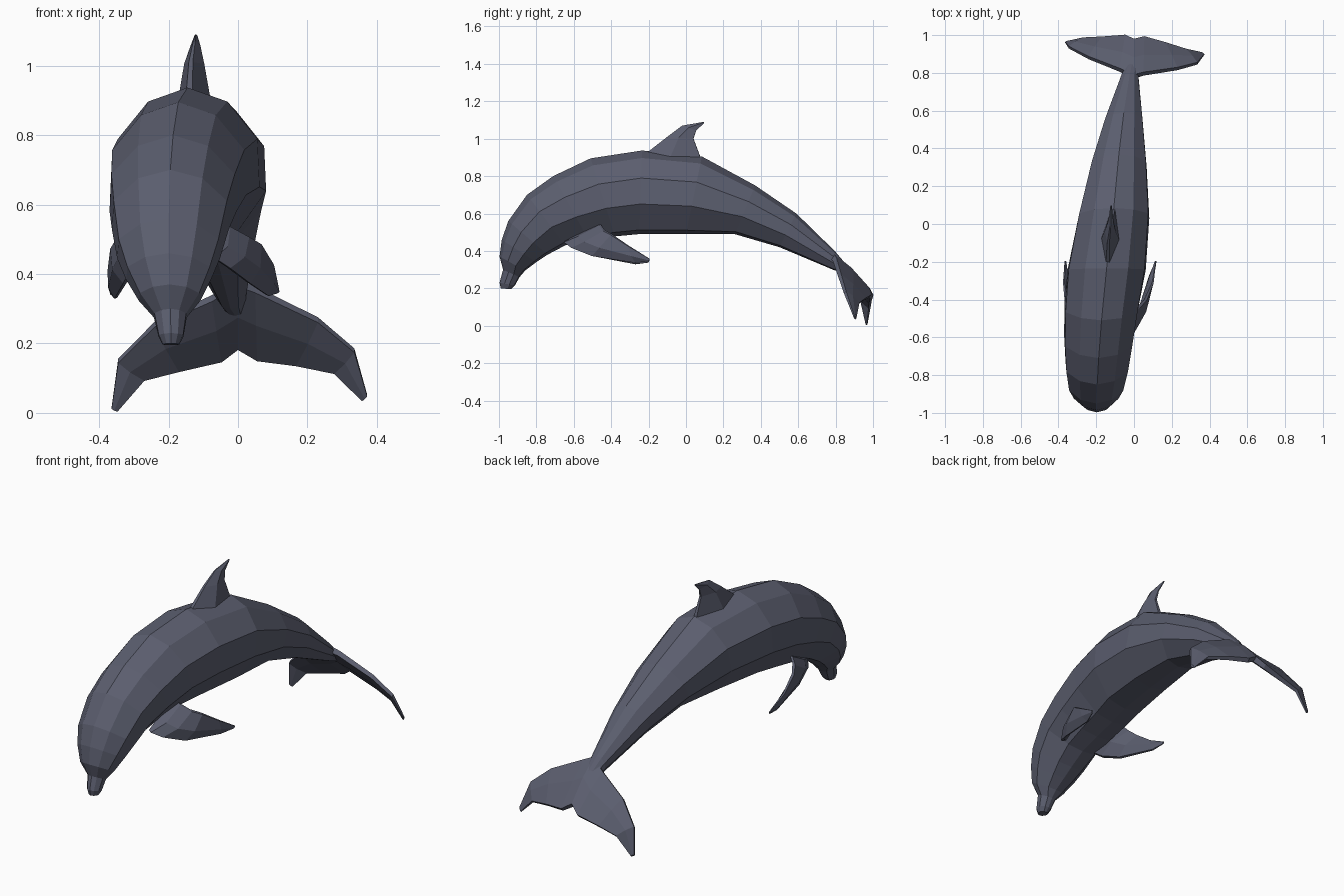
import bpy, bmesh
from mathutils import Vector

skin = bpy.data.materials.new("slate_blue_skin")
skin.diffuse_color = (0.105, 0.112, 0.158, 1)


def loft(name, rings):
    """Skin a list of closed rings, capping both ends."""
    bm = bmesh.new()
    loops = [[bm.verts.new(p) for p in ring] for ring in rings]
    n = len(loops[0])
    for a, b in zip(loops, loops[1:]):
        for i in range(n):
            j = (i + 1) % n
            bm.faces.new((a[i], a[j], b[j], b[i]))
    bm.faces.new(loops[0])
    bm.faces.new(loops[-1])
    bmesh.ops.recalc_face_normals(bm, faces=bm.faces)
    me = bpy.data.meshes.new(name)
    bm.to_mesh(me)
    bm.free()
    me.materials.append(skin)
    ob = bpy.data.objects.new(name, me)
    bpy.context.collection.objects.link(ob)
    return ob


def fin(name, stations, normal, edge=0.3):
    """Loft (leading point, trailing point, half thickness) blade sections."""
    nrm = Vector(normal).normalized()
    rings = []
    for lead, trail, t in stations:
        a, c = Vector(lead), Vector(trail)
        m = a.lerp(c, 0.45)
        e = t * edge
        rings.append([a + nrm * e, m + nrm * t, c + nrm * e,
                      c - nrm * e, m - nrm * t, a - nrm * e])
    return loft(name, rings)


# Body: ten-sided sections (top y, top z, bottom y, bottom z, centre x, half width)
section = [(0, 1), (0.55, 0.91), (0.97, 0.67), (1, 0.36), (0.52, 0.05),
           (0, 0), (-0.52, 0.05), (-1, 0.36), (-0.97, 0.67), (-0.55, 0.91)]
spine = [
    (-.990, .200, -.935, .195, -.193, .024),
    (-.997, .230, -.915, .215, -.193, .036),
    (-.978, .300, -.890, .260, -.195, .047),
    (-.997, .370, -.860, .295, -.197, .088),
    (-.985, .460, -.800, .340, -.200, .122),
    (-.950, .560, -.740, .380, -.200, .148),
    (-.850, .700, -.645, .430, -.195, .168),
    (-.710, .800, -.520, .458, -.187, .183),
    (-.510, .895, -.380, .478, -.172, .196),
    (-.235, .937, -.250, .490, -.145, .207),
    (.085, .905, .000, .490, -.107, .188),
    (.370, .750, .260, .490, -.080, .147),
    (.590, .600, .500, .420, -.054, .101),
    (.795, .400, .785, .300, -.022, .045),
    (.870, .312, .855, .275, -.005, .028),
]
loft("body", [[(cx + u * w, yb + (yt - yb) * v, zb + (zt - zb) * v)
               for u, v in section] for yt, zt, yb, zb, cx, w in spine])

# Dorsal fin, swept back
fin("dorsal_fin", [
    ((-.140, -.215, .920), (-.108, .085, .880), .047),
    ((-.136, -.100, 1.010), (-.114, .040, 1.000), .029),
    ((-.126, -.020, 1.070), (-.118, .055, 1.045), .014),
    ((-.122, .095, 1.090), (-.120, .098, 1.084), .004),
], (1, -.08, 0), .2)

# Pectoral fins, the far one hanging more steeply
fin("pectoral_fin_right", [
    ((-.075, -.650, .450), (-.030, -.460, .540), .030),
    ((-.030, -.610, .420), (.025, -.440, .510), .030),
    ((.030, -.500, .375), (.062, -.400, .488), .024),
    ((.085, -.270, .338), (.100, -.310, .428), .015),
    ((.113, -.200, .345), (.117, -.195, .358), .005),
], (.85, -.35, -.38))
fin("pectoral_fin_left", [
    ((-.270, -.650, .450), (-.310, -.460, .540), .030),
    ((-.300, -.610, .420), (-.340, -.440, .510), .028),
    ((-.325, -.500, .375), (-.362, -.400, .475), .022),
    ((-.352, -.270, .330), (-.372, -.310, .410), .014),
    ((-.362, -.200, .338), (-.365, -.195, .350), .005),
], (.92, .1, .36))

# Tail flukes, one blade from tip to tip with a centre notch
fin("tail_flukes", [
    ((-.364, .962, .014), (-.347, .968, .006), .006),
    ((-.345, .935, .150), (-.270, .982, .098), .014),
    ((-.240, .880, .255), (-.170, .985, .125), .018),
    ((-.075, .815, .330), (-.047, .993, .155), .022),
    ((0, .780, .375), (0, .970, .192), .026),
    ((.050, .795, .355), (.055, .985, .158), .022),
    ((.230, .822, .268), (.167, .955, .142), .018),
    ((.335, .850, .180), (.277, .922, .118), .014),
    ((.372, .898, .050), (.357, .908, .036), .006),
], (0, .7, .7), .6)
